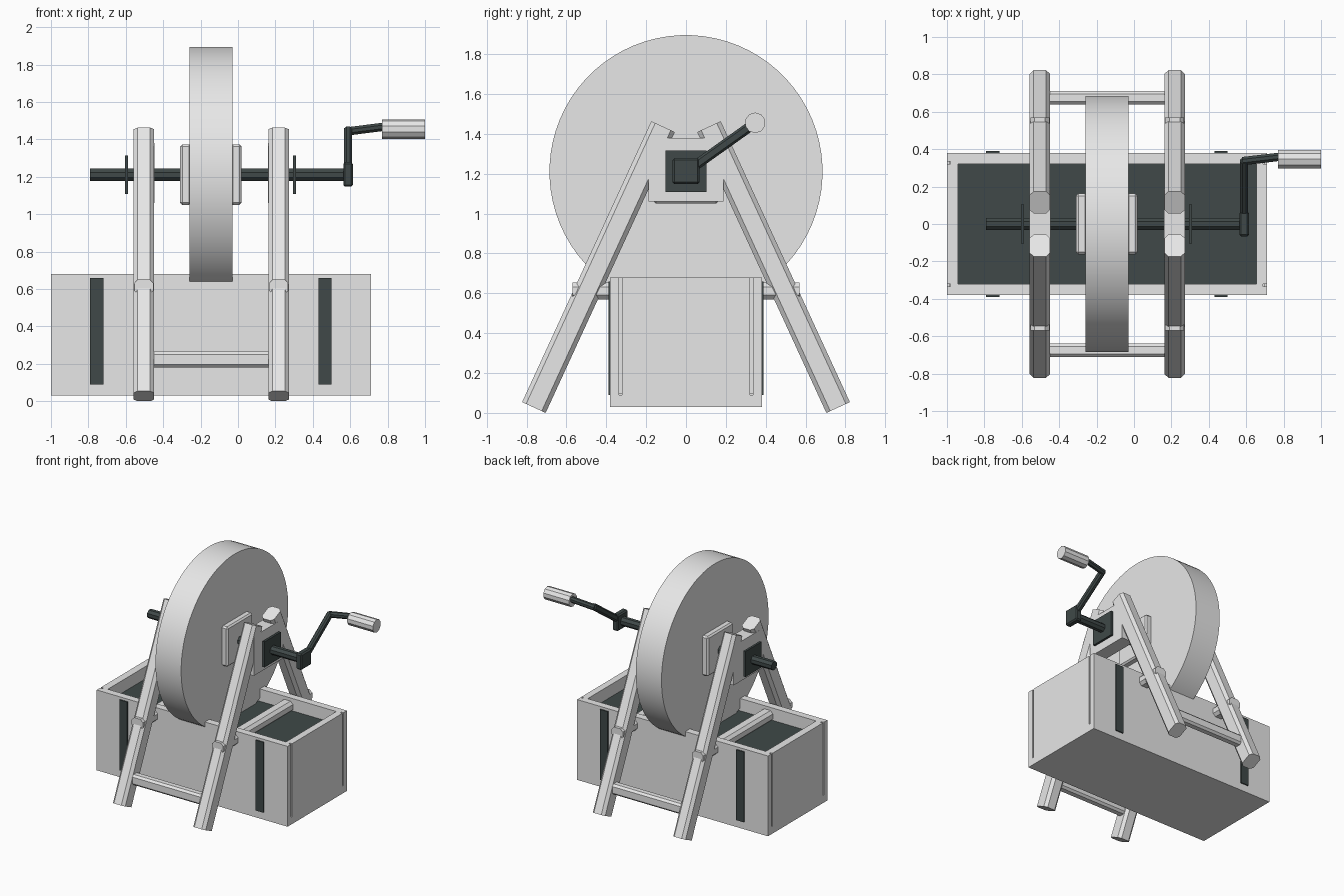
import bpy, bmesh, math
from mathutils import Vector, Matrix

if "Cube" in bpy.data.objects:
    bpy.data.objects.remove(bpy.data.objects["Cube"])


def material(name, rgb):
    m = bpy.data.materials.new(name)
    m.diffuse_color = (*rgb, 1)
    m.use_nodes = True
    m.node_tree.nodes["Principled BSDF"].inputs["Base Color"].default_value = m.diffuse_color
    return m


GREY = material("pale_grey", (0.8, 0.8, 0.8))
DARK = material("dark_iron", (0.05, 0.066, 0.065))


def finish(name, bm, mat):
    bmesh.ops.recalc_face_normals(bm, faces=bm.faces)
    me = bpy.data.meshes.new(name)
    bm.to_mesh(me)
    bm.free()
    me.materials.append(mat)
    ob = bpy.data.objects.new(name, me)
    bpy.context.collection.objects.link(ob)
    return ob


def boxes(name, spans, mat, bevel=0):
    """One object from boxes, each given as x, y and z spans."""
    bm = bmesh.new()
    for span in spans:
        lo, hi = Vector([s[0] for s in span]), Vector([s[1] for s in span])
        mx = Matrix.Translation((lo + hi) / 2) @ Matrix.Diagonal((*(hi - lo), 1))
        bmesh.ops.create_cube(bm, size=1, matrix=mx)
    if bevel:
        bmesh.ops.bevel(bm, geom=bm.edges[:], offset=bevel, segments=1, affect='EDGES')
    return finish(name, bm, mat)


def prism(name, a, b, outline, side, mat):
    """Sweep an outline (side, depth) straight from a to b."""
    a, b = Vector(a), Vector(b)
    d = (b - a).normalized()
    u = Vector(side)
    u = (u - d * u.dot(d)).normalized()
    v = d.cross(u)
    bm = bmesh.new()
    ends = [[bm.verts.new(p + u * s + v * t) for s, t in outline] for p in (a, b)]
    n = len(outline)
    for i in range(n):
        j = (i + 1) % n
        bm.faces.new((ends[0][i], ends[0][j], ends[1][j], ends[1][i]))
    bm.faces.new(ends[0][::-1])
    bm.faces.new(ends[1])
    return finish(name, bm, mat)


def chamfered(w, h, c):
    w, h = w / 2, h / 2
    return [(w, c - h), (w, h - c), (w - c, h), (c - w, h),
            (-w, h - c), (-w, c - h), (c - w, -h), (w - c, -h)]


def ngon(r, n):
    return [(r * math.cos(math.tau * (i + .5) / n), r * math.sin(math.tau * (i + .5) / n))
            for i in range(n)]


X, Y, Z = (1, 0, 0), (0, 1, 0), (0, 0, 1)
AXLE_Z = 1.21

# Trough: floor, long walls, and grooved end boards
parts = [((-0.99, 0.70), (-0.37, 0.37), (0.03, 0.10))]
for s in (-1, 1):
    parts.append(((-1, 0.71), sorted((s * 0.335, s * 0.38)), (0.03, 0.68)))
for outer, inner in ((-1, -0.94), (0.71, 0.655)):
    recess = outer + math.copysign(0.02, inner - outer)
    parts.append((sorted((outer, inner)), (-0.322, 0.322), (0.03, 0.68)))
    parts.append((sorted((recess, inner)), (-0.336, 0.336), (0.03, 0.68)))
    parts.append((sorted((outer, inner)), (-0.336, 0.336), (0.03, 0.09)))
parts += [((-0.95, 0.67), sorted((s * 0.322, s * 0.337)), (0.09, 0.68)) for s in (-1, 1)]
boxes("trough", parts, GREY)
boxes("water", [((-0.945, 0.66), (-0.325, 0.325), (0.55, 0.58))], DARK)

# Iron straps on the long walls
boxes("straps", [(xs, sorted((s * 0.375, s * 0.389)), (0.09, 0.66))
                 for xs in ((-0.79, -0.72), (0.43, 0.50)) for s in (-1, 1)], DARK)

# Leaning legs, bearing blocks and cross beams of each side frame
for label, x in (("left", -0.503), ("right", 0.217)):
    for end, s in (("front", -1), ("back", 1)):
        prism(f"{end}_{label}_leg", (x, s * 0.763, 0.027), (x, s * 0.115, 1.436),
              chamfered(0.11, 0.13, 0.022), X, GREY)
    boxes(f"{label}_bearing_block",
          [((x - 0.0555, x + 0.0555), (-0.187, 0.187), (1.06, 1.38))], GREY)
    prism(f"{label}_cross_beam", (x, -0.57, 0.612), (x, 0.57, 0.612),
          chamfered(0.10, 0.085, 0.022), X, GREY)

# Low stretchers between the legs
for end, s in (("front", -1), ("back", 1)):
    prism(f"{end}_stretcher", (-0.47, s * 0.675, 0.222), (0.19, s * 0.675, 0.222),
          chamfered(0.072, 0.085, 0.016), Y, GREY)

# Grinding wheel and its square hub plates
wheel = prism("wheel", (-0.26, 0, AXLE_Z), (-0.03, 0, AXLE_Z), ngon(0.685, 72), Y, GREY)
bpy.context.view_layer.objects.active = wheel
wheel.select_set(True)
bpy.ops.object.shade_smooth_by_angle(angle=math.radians(30))
for label, xs in (("left", (-0.31, -0.25)), ("right", (-0.04, 0.02))):
    boxes(f"{label}_hub_plate", [(xs, (-0.163, 0.163), (1.05, 1.373))], GREY, 0.012)

# Axle with retaining plates
prism("axle", (-0.79, 0, AXLE_Z), (0.59, 0, AXLE_Z), ngon(0.036, 8), Y, DARK)
boxes("retaining_plates", [(xs, (-0.104, 0.104), (1.108, 1.315))
                           for xs in ((-0.605, -0.587), (0.293, 0.311))], DARK)

# Crank: socket, arm, bent rod and grip
boxes("crank_socket", [((0.563, 0.615), (-0.067, 0.067), (1.147, 1.278))], DARK, 0.01)
prism("crank_arm", (0.589, 0.02, 1.222), (0.589, 0.338, 1.448),
      chamfered(0.042, 0.05, 0.011), X, DARK)
prism("crank_rod", (0.58, 0.336, 1.442), (0.80, 0.362, 1.47), ngon(0.024, 8), Y, DARK)
prism("crank_grip", (0.77, 0.347, 1.455), (1.0, 0.347, 1.455), ngon(0.052, 10), Y, GREY)
